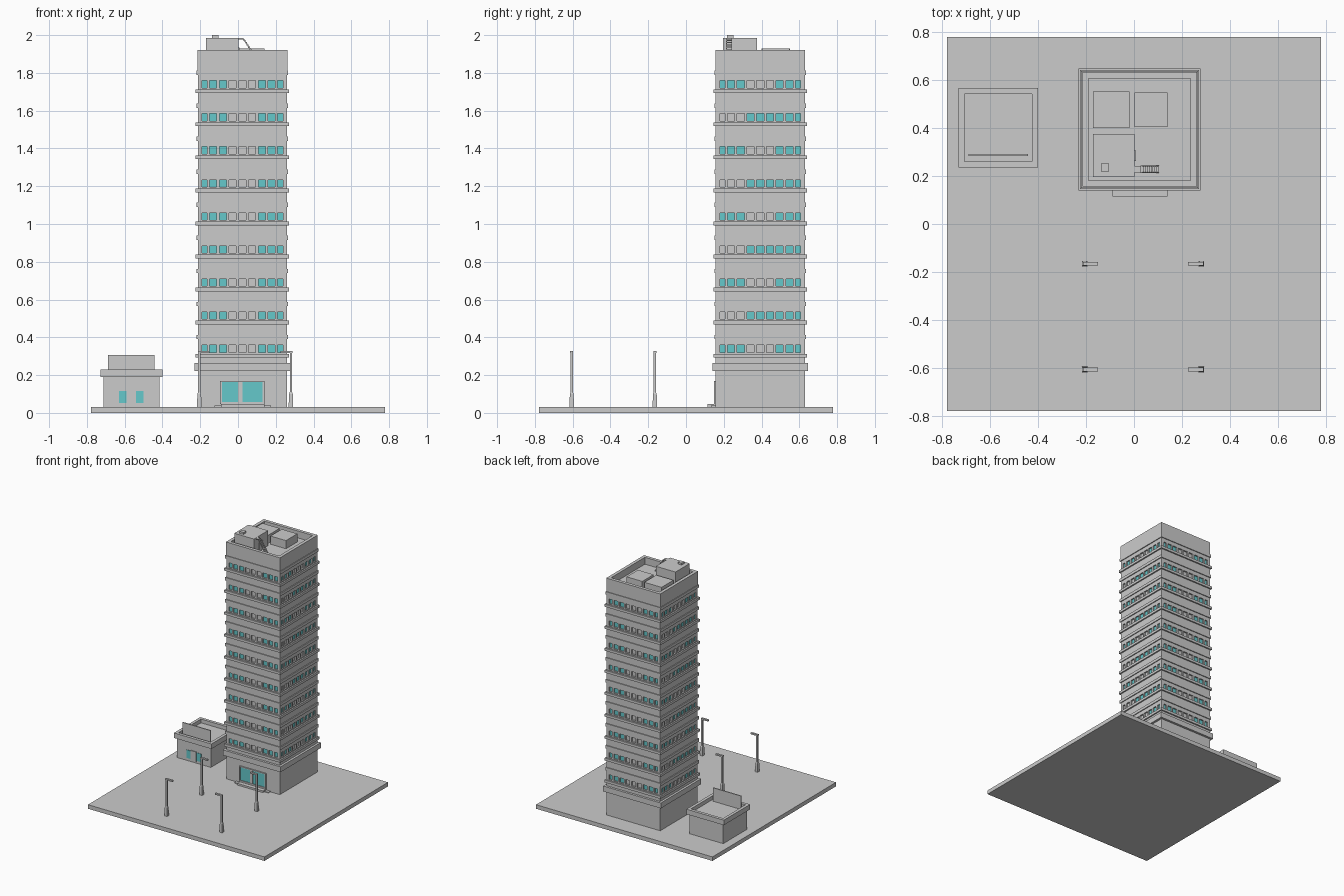
import bpy, bmesh, math
from mathutils import Matrix, Vector

if "Cube" in bpy.data.objects:
    bpy.data.objects.remove(bpy.data.objects["Cube"])

CX, CY, G = 0.023, 0.393, 0.032      # tower centre, paving level
glass = bpy.data.materials.new("cyan_glass")
glass.diffuse_color = (0.13, 0.58, 0.6, 1)
glass.use_nodes = True
glass.node_tree.nodes["Principled BSDF"].inputs["Base Color"].default_value = glass.diffuse_color


def finish(name, bm, mat=None):
    me = bpy.data.meshes.new(name)
    bmesh.ops.recalc_face_normals(bm, faces=bm.faces)
    bm.to_mesh(me)
    bm.free()
    ob = bpy.data.objects.new(name, me)
    bpy.context.collection.objects.link(ob)
    if mat:
        me.materials.append(mat)
    return ob


def boxes(name, items, mat=None):
    """One object made of boxes given as (x0, x1, y0, y1, z0, z1)."""
    bm = bmesh.new()
    for x0, x1, y0, y1, z0, z1 in items:
        m = Matrix.Translation(((x0 + x1) / 2, (y0 + y1) / 2, (z0 + z1) / 2))
        s = Matrix.Diagonal((abs(x1 - x0), abs(y1 - y0), abs(z1 - z0), 1))
        bmesh.ops.create_cube(bm, size=1, matrix=m @ s)
    return finish(name, bm, mat)


def square_loft(name, cx, cy, profile):
    """Square rings of (half width, z), capped at both ends."""
    bm = bmesh.new()
    rings = [[bm.verts.new((cx + sx * h, cy + sy * h, z))
              for sx, sy in ((-1, -1), (1, -1), (1, 1), (-1, 1))] for h, z in profile]
    for a, b in zip(rings, rings[1:]):
        for i in range(4):
            bm.faces.new((a[i], a[(i + 1) % 4], b[(i + 1) % 4], b[i]))
    bm.faces.new(rings[0][::-1])
    bm.faces.new(rings[-1])
    return finish(name, bm)


def side_box(k, u0, u1, d0, d1, z0, z1):
    """Box on tower side k (front, right, back, left): u along wall, d outward."""
    if k == 0:
        r = (CX + u0, CX + u1, CY - d1, CY - d0)
    elif k == 1:
        r = (CX + d0, CX + d1, CY + u0, CY + u1)
    elif k == 2:
        r = (CX - u1, CX - u0, CY + d0, CY + d1)
    else:
        r = (CX - d1, CX - d0, CY - u1, CY - u0)
    return r + (z0, z1)


boxes("ground_slab", [(-0.778, 0.778, -0.778, 0.778, 0, G)])

# Tower shell: base, plinth ledge, nine floors, parapet, roof
WALL, RECESS = 0.236, 0.224
profile = [(WALL, G), (WALL, 0.222), (0.254, 0.222), (0.254, 0.265), (WALL, 0.265)]
floors = [0.34 + 0.175 * i for i in range(9)]
for w in floors:
    profile += [(WALL, w - 0.047), (0.247, w - 0.047), (0.247, w - 0.027), (WALL, w - 0.027),
                (WALL, w - 0.019), (RECESS, w - 0.019), (RECESS, w + 0.019), (WALL, w + 0.019),
                (WALL, w + 0.05), (0.243, w + 0.05), (0.243, w + 0.073), (WALL, w + 0.073)]
profile += [(0.238, 1.813), (0.238, 1.92), (0.2125, 1.92), (0.2125, 1.865)]
square_loft("tower_shell", CX, CY, profile)

# Piers between windows and lit panes
piers, panes = [], []
pitch, pier = 0.0515, 0.007
for f, w in enumerate(floors):
    for k in range(4):
        for i in range(10):
            u = (i - 4.5) * pitch
            u0, u1 = max(u - pier, -WALL), min(u + pier, WALL)
            piers.append(side_box(k, u0, u1, RECESS - 0.01, WALL, w - 0.019, w + 0.019))
        for i in range(9):
            g = i // 3
            lit = (g != 1) if k in (0, 2) else (g == 2 or (f + g) % 2 == 0)
            if lit:
                u = (i - 4) * pitch
                h = pitch / 2 - pier
                panes.append(side_box(k, u - h, u + h, RECESS, RECESS + 0.002,
                                      w - 0.019, w + 0.019))
boxes("window_piers", piers)
boxes("lit_windows", panes, glass)

# Main entrance
FY = CY - WALL
boxes("entrance_step", [(-0.09, 0.14, 0.115, FY, G, 0.046), (-0.125, 0.175, 0.132, FY, G, 0.038)])
boxes("entrance_frame", [(-0.094, -0.085, FY - 0.01, FY, 0.046, 0.17),
                         (0.131, 0.14, FY - 0.01, FY, 0.046, 0.17),
                         (0.0, 0.024, FY - 0.008, FY, 0.046, 0.17),
                         (-0.094, 0.14, FY - 0.01, FY, 0.163, 0.17),
                         (-0.094, 0.14, FY - 0.01, FY, 0.046, 0.058)])
boxes("entrance_glass", [(-0.085, 0.0, FY - 0.004, FY, 0.058, 0.163),
                         (0.024, 0.131, FY - 0.004, FY, 0.058, 0.163)], glass)

# Rooftop plant
boxes("roof_cabin", [(-0.17, 0.003, 0.196, 0.375, 1.86, 1.985)])
boxes("roof_vent", [(-0.138, -0.104, 0.218, 0.252, 1.985, 2.0)])
boxes("roof_units", [(-0.17, -0.018, 0.4, 0.55, 1.86, 1.93), (0.003, 0.14, 0.404, 0.547, 1.86, 1.93)])
boxes("cabin_door", [(0.003, 0.008, 0.262, 0.305, 1.865, 1.935)])
steps = [(0.003, 0.03, 0.215, 0.242, 1.978, 1.984)]
for i in range(9):
    x, z = 0.03 + i * 0.008, 1.972 - i * 0.012
    steps.append((x, x + 0.01, 0.215, 0.242, z - 0.003, z + 0.003))
boxes("roof_stairs", steps)
bm = bmesh.new()
for y in (0.215, 0.242):
    a, b = Vector((0.03, y, 1.978)), Vector((0.102, y, 1.87))
    ang = math.atan2(-(b.z - a.z), b.x - a.x)
    m = Matrix.Translation((a + b) / 2) @ Matrix.Rotation(ang, 4, 'Y')
    bmesh.ops.create_cube(bm, size=1, matrix=m @ Matrix.Diagonal(((b - a).length, 0.004, 0.006, 1)))
finish("stair_stringers", bm)

# Kiosk with raised sign board
KX, KY = -0.564, 0.4
square_loft("kiosk_shell", KX, KY, [(0.148, G), (0.148, 0.19), (0.165, 0.19), (0.165, 0.23),
                                    (0.141, 0.23), (0.141, 0.2)])
boxes("kiosk_board", [(-0.687, -0.441, 0.283, 0.291, 0.2, 0.307)])
KF = KY - 0.148
boxes("kiosk_windows", [(-0.63, -0.589, KF - 0.003, KF, 0.053, 0.117),
                        (-0.541, -0.5, KF - 0.003, KF, 0.053, 0.117)], glass)
boxes("kiosk_door", [(-0.589, -0.541, KF - 0.006, KF, 0.042, 0.123)])

# Street lamps, arms pointing inwards
for n, (x, d) in enumerate(((-0.205, 1), (0.28, -1))):
    for m, y in enumerate((-0.165, -0.605)):
        lamp = square_loft(f"street_lamp_{n}{m}", x, y,
                           [(0.012, G), (0.01, 0.1), (0.006, 0.11), (0.006, 0.325)])
        xs = sorted((x - d * 0.008, x + d * 0.055))
        boxes(f"lamp_arm_{n}{m}", [(*xs, y - 0.008, y + 0.008, 0.317, 0.328)])
